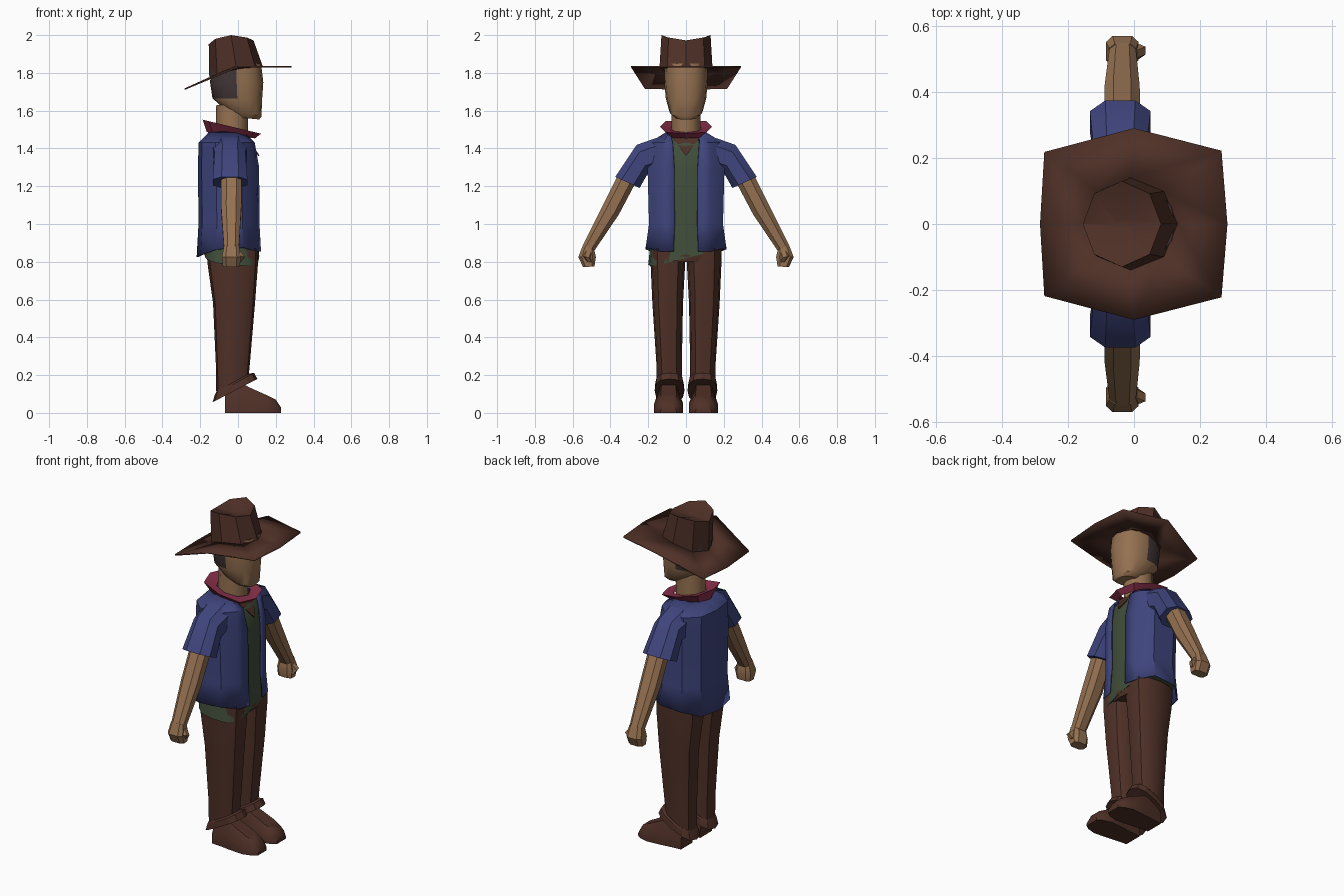
import bpy, bmesh, math
from mathutils import Vector


def material(name, rgb):
    m = bpy.data.materials.new(name)
    m.diffuse_color = (*rgb, 1)
    return m


SKIN = material("skin", (0.30, 0.165, 0.082))
BROWN = material("brown leather", (0.078, 0.030, 0.020))
BLUE = material("blue cloth", (0.048, 0.058, 0.20))
GREEN = material("green cloth", (0.052, 0.076, 0.042))
RED = material("red scarf", (0.25, 0.03, 0.07))
HAIR = material("dark hair", (0.055, 0.036, 0.038))


def loft(name, rings, mat, caps=True, closed=True, thick=0, angle=38):
    """Skin a list of equal-length point rings."""
    bm = bmesh.new()
    vs = [[bm.verts.new(p) for p in r] for r in rings]
    n = len(vs[0])
    for a, b in zip(vs, vs[1:]):
        for i in range(n if closed else n - 1):
            j = (i + 1) % n
            bm.faces.new((a[i], a[j], b[j], b[i]))
    if caps:
        bm.faces.new(vs[0])
        bm.faces.new(vs[-1])
    bmesh.ops.recalc_face_normals(bm, faces=bm.faces)
    me = bpy.data.meshes.new(name)
    bm.to_mesh(me)
    bm.free()
    me.materials.append(mat)
    ob = bpy.data.objects.new(name, me)
    bpy.context.collection.objects.link(ob)
    bpy.ops.object.select_all(action='DESELECT')
    ob.select_set(True)
    bpy.context.view_layer.objects.active = ob
    bpy.ops.object.shade_smooth_by_angle(angle=math.radians(angle))
    if thick:
        mod = ob.modifiers.new("thickness", 'SOLIDIFY')
        mod.thickness, mod.offset = thick, 0
    return ob


def ring(z, x0, x1, y0, y1, n=12, tilt=0, sq=1.0):
    """Level oval between x0..x1 and y0..y1; tilt is the slope of z along x."""
    pts = []
    for k in range(n):
        a = 2 * math.pi * k / n
        c, s = math.cos(a), math.sin(a)
        c, s = (math.copysign(abs(v) ** sq if abs(v) > 1e-6 else 0, v) for v in (c, s))
        x = (x0 + x1) / 2 + c * (x1 - x0) / 2
        pts.append((x, (y0 + y1) / 2 + s * (y1 - y0) / 2, z + tilt * (x - (x0 + x1) / 2)))
    return pts


def limb_ring(side, out, inn, x0, x1, n=8, sq=0.8):
    """Oval across an arm, given its outer and inner edge as (y, z)."""
    pts = []
    for k in range(n):
        a = 2 * math.pi * (k + 0.5) / n
        c, s = (math.copysign(abs(v) ** sq, v) for v in (math.cos(a), math.sin(a)))
        c, s = c * 1.05, s * 1.05
        y = (out[0] + inn[0]) / 2 + s * (out[0] - inn[0]) / 2
        z = (out[1] + inn[1]) / 2 + s * (out[1] - inn[1]) / 2
        pts.append(((x0 + x1) / 2 + c * (x1 - x0) / 2, side * y, z))
    return pts


# Head, with hair on the upper back faces
head = loft("head", [ring(z, a, b, -w, w, 16, t, 0.85) for z, a, b, w, t in (
    (1.56, -0.02, 0.112, 0.055, -0.1), (1.595, -0.085, 0.124, 0.088, -0.25),
    (1.665, -0.135, 0.128, 0.107, 0), (1.75, -0.148, 0.134, 0.115, 0),
    (1.85, -0.14, 0.122, 0.112, 0))], SKIN)
head.data.materials.append(HAIR)
for f in head.data.polygons:
    if f.center.z > 1.67 and f.center.x < 0.0:
        f.material_index = 1
loft("neck", [ring(1.40, -0.12, 0.05, -0.08, 0.08), ring(1.63, -0.115, 0.055, -0.075, 0.075)], SKIN)


# Hat: brim bends down behind the fold line, crown is pinched at the top
def fold(x):
    return 1.832 if x > -0.02 else 1.832 + 0.45 * (x + 0.02)


half_brim = [(0.283, 0), (0.265, 0.222), (0, 0.29), (-0.27, 0.218), (-0.283, 0)]
brim = half_brim + [(x, -y) for x, y in half_brim[3:0:-1]]
base = [(x, y) for x, y, _ in ring(0, -0.152, 0.132, -0.14, 0.14, 8)]
loft("hat_brim", [[(x, y, fold(x)) for x, y in r] for r in (brim, base)], BROWN,
     caps=False, thick=0.008)
crest = [1.972, 1.987, 2.0, 1.98, 1.952, 1.98, 2.0, 1.987]
top = [(x, y, z) for (x, y, _), z in zip(ring(0, -0.155, 0.082, -0.13, 0.13, 8), crest)]
loft("hat_crown", [[(x, y, fold(x)) for x, y in base], top,
                   ring(1.955, -0.06, -0.01, -0.02, 0.02, 8)], BROWN, angle=25)

# Neck scarf
loft("scarf", [ring(1.47, -0.165, 0.09, -0.095, 0.095, 8, -0.13, 0.8),
               ring(1.515, -0.187, 0.122, -0.137, 0.137, 8, -0.24, 0.7),
               ring(1.505, -0.13, 0.07, -0.085, 0.085, 8, -0.2)], RED, caps=False, angle=25)

# Open blue shirt
shirt = []
for z, xb, xf, hy, edge in ((1.485, -0.15, 0.03, 0.10, 0.085), (1.43, -0.205, 0.085, 0.19, 0.07),
                            (1.30, -0.208, 0.108, 0.2, 0.062), (1.0, -0.205, 0.11, 0.192, 0.06),
                            (0.855, -0.215, 0.118, 0.21, 0.065)):
    half = [(1, edge / hy, 0), (0.95, 0.65, 0), (0.72, 1, 0.02), (0.3, 1, 0.01),
            (0.06, 0.65, -0.02), (0, 0, -0.03)]
    hem = 1 if z < 0.9 else 0
    pts = [(xb + u * (xf - xb), v * hy, z + d * hem) for u, v, d in half]
    shirt.append(pts + [(x, -y, zz) for x, y, zz in pts[-2::-1]])
loft("blue_shirt", shirt, BLUE, caps=False, closed=False, thick=0.008)

# Green undershirt with a slanted hem
under = [ring(z, a, b, -w, w, 16, 0, 0.65) for z, a, b, w in (
    (1.47, -0.13, 0.03, 0.09), (1.42, -0.19, 0.08, 0.165), (1.3, -0.192, 0.102, 0.182),
    (1.0, -0.19, 0.104, 0.177), (0.83, -0.18, 0.112, 0.2))]
under[-1] = [(x, y, 0.83 + 0.25 * y - 0.1 * x) for x, y, _ in under[-1]]
loft("green_undershirt", under, GREEN)

# Open collar showing the brown layer below
loft("neck_opening", [[(0.115, 0.0, 1.36), (0.04, 0.085, 1.475), (0.04, -0.085, 1.475)],
                      [(0.107, 0.0, 1.36), (0.032, 0.085, 1.475), (0.032, -0.085, 1.475)]], BROWN)
loft("hips", [ring(0.80, -0.16, 0.105, -0.17, 0.17, 12, 0, 0.7),
              ring(0.83, -0.17, 0.113, -0.187, 0.187, 12, 0, 0.7),
              ring(0.95, -0.17, 0.09, -0.17, 0.17, 12, 0, 0.7)], BROWN)

for side, tag in ((-1, "right"), (1, "left")):
    # Sleeve, arm, fist and thumb
    loft(tag + "_sleeve", [limb_ring(side, *r) for r in (
        ((0.12, 1.47), (0.14, 1.29), -0.14, 0.05), ((0.262, 1.42), (0.2, 1.27), -0.125, 0.04),
        ((0.375, 1.25), (0.245, 1.19), -0.135, 0.052))], BLUE)
    loft(tag + "_arm", [limb_ring(side, *r) for r in (
        ((0.355, 1.27), (0.265, 1.22), -0.09, 0.02), ((0.44, 1.10), (0.355, 1.05), -0.09, 0.018),
        ((0.548, 0.885), (0.487, 0.855), -0.075, 0.006))], SKIN)
    loft(tag + "_fist", [limb_ring(side, *r, 8, 0.6) for r in (
        ((0.545, 0.89), (0.485, 0.86), -0.075, 0.006), ((0.57, 0.825), (0.477, 0.825), -0.085, 0.014),
        ((0.545, 0.772), (0.485, 0.775), -0.08, 0.01))], SKIN, angle=25)
    loft(tag + "_thumb", [limb_ring(side, *r, 6) for r in (
        ((0.535, 0.86), (0.495, 0.85), -0.02, 0.012), ((0.545, 0.83), (0.505, 0.82), -0.01, 0.036),
        ((0.525, 0.80), (0.495, 0.80), -0.01, 0.018))], SKIN, angle=25)

    # Trouser leg and its slanted cuff
    def leg(z, x0, x1, y0, y1, tilt=0):
        return [(x, side * y, zz) for x, y, zz in ring(z, x0, x1, y0, y1, 12, tilt, 0.75)]

    loft(tag + "_trouser_leg", [leg(*r) for r in (
        (0.87, -0.165, 0.108, 0.003, 0.187), (0.78, -0.16, 0.105, 0.005, 0.187),
        (0.58, -0.132, 0.09, 0.016, 0.178), (0.25, -0.117, 0.062, 0.022, 0.156),
        (0.14, -0.115, 0.055, 0.022, 0.154, 0.4))], BROWN)
    loft(tag + "_cuff", [leg(*r) for r in (
        (0.16, -0.115, 0.06, 0.02, 0.156, 0.55), (0.155, -0.122, 0.085, 0.012, 0.163, 0.55),
        (0.118, -0.135, 0.103, 0.008, 0.166, 0.52), (0.12, -0.10, 0.06, 0.02, 0.15, 0.5))],
        BROWN, angle=25)

    # Shoe, lofted from heel to toe
    section = [(-1, 0), (-1, 0.5), (-0.55, 1), (0.55, 1), (1, 0.5), (1, 0)]
    loft(tag + "_shoe", [[(x, side * (0.092 + u * w), v * h) for u, v in section] for x, h, w in (
        (-0.07, 0.12, 0.056), (0.0, 0.17, 0.062), (0.06, 0.135, 0.07), (0.145, 0.097, 0.077),
        (0.2, 0.07, 0.062), (0.227, 0.03, 0.042))], BROWN)
